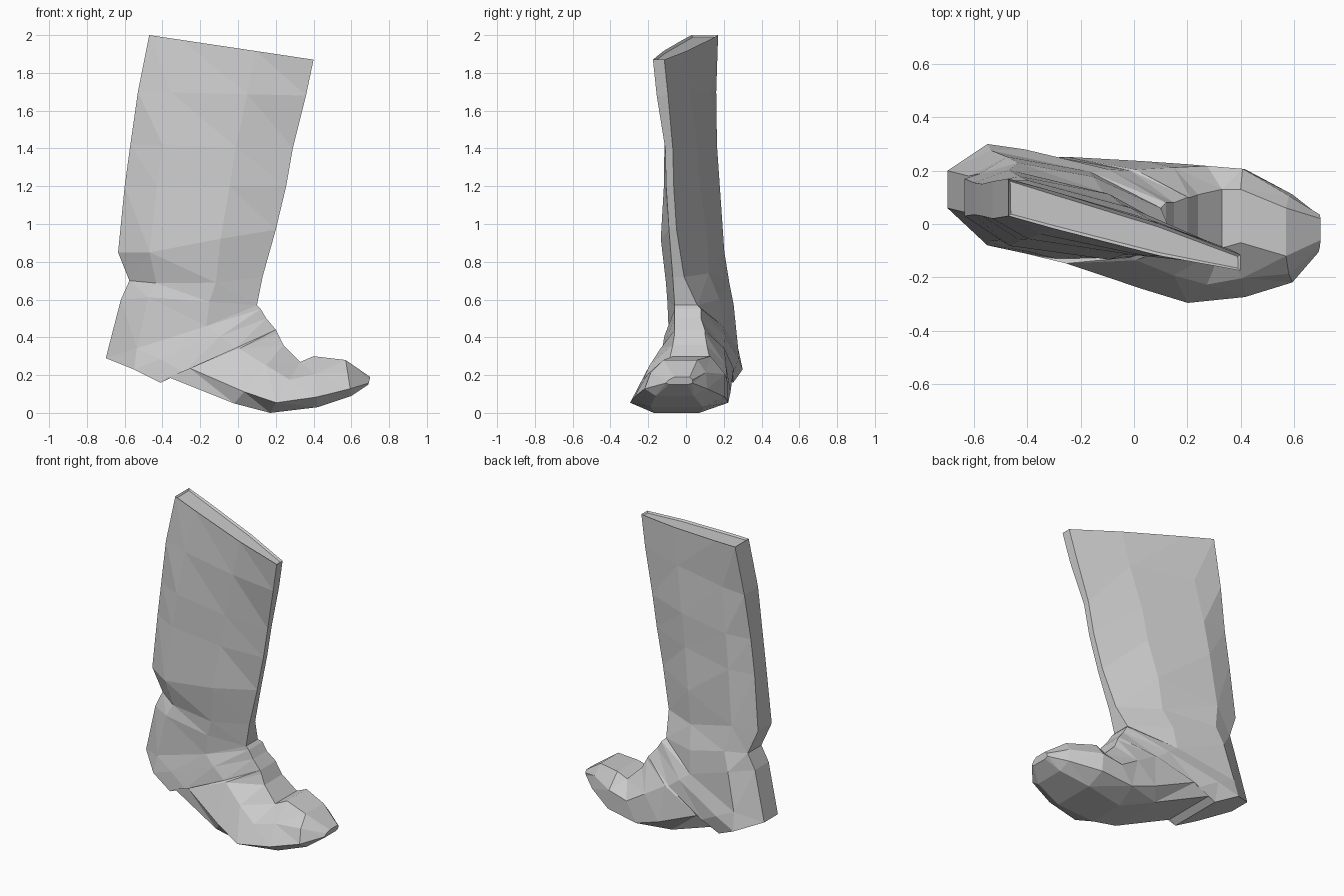
import bpy, bmesh, random
from mathutils import Vector

if "Cube" in bpy.data.objects:
    bpy.data.objects.remove(bpy.data.objects["Cube"])

random.seed(4)

# Sections swept from the rim down the shaft, around the instep and out to the toe.
# back/sole x, z | front/instep x, z | back y, half width | front y, half width | middle half width
SECTIONS = [
    (-.47, 2.0, .40, 1.87, .10, .07, -.145, .03, .07),
    (-.53, 1.70, .36, 1.68, .09, .07, -.125, .03, .085),
    (-.57, 1.42, .29, 1.40, .09, .06, -.09, .02, .11),
    (-.60, 1.20, .255, 1.20, .095, .06, -.085, .02, .12),
    (-.635, .85, .20, .97, .10, .07, -.07, .02, .14),
    (-.575, .70, .13, .72, .12, .07, -.04, .03, .14),
    (-.62, .60, .10, .57, .11, .07, 0, .06, .155),
    (-.70, .29, .12, .55, .13, .07, .01, .07, .17),
    (-.55, .23, .15, .50, .11, .19, .01, .07, .19),
    (-.41, .16, .20, .44, .07, .18, .02, .08, .19),
    (-.37, .19, .21, .42, .06, .18, .02, .08, .20),
    (-.02, .05, .24, .36, -.01, .18, .02, .09, .24),
    (.17, 0, .33, .27, -.05, .12, .02, .11, .26),
    (.42, .03, .40, .30, -.05, .14, .03, .10, .24),
    (.60, .09, .57, .28, -.06, .10, -.03, .09, .165),
    (.69, .15, .70, .19, -.04, .05, -.02, .04, .07),
]
LEVELS = (0, .2, .65, 1)


def section_ring(bm, s):
    """Eight-sided ring: up the -y side from back to front, down the +y side."""
    bx, bz, fx, fz, by, bw, fy, fw, mw = s
    widths = (bw, mw, .75 * mw + .25 * fw, fw)
    sides = {-1: [], 1: []}
    for t, w in zip(LEVELS, widths):
        for side in sides:
            p = Vector((bx + (fx - bx) * t, by + (fy - by) * t + side * w, bz + (fz - bz) * t))
            # wrinkles in the soft ankle
            if .55 < p.z < .95 and 0 < t < 1:
                p.y += random.uniform(-.015, .015)
                p.z += random.uniform(-.03, .03)
            sides[side].append(bm.verts.new(p))
    return sides[-1] + sides[1][::-1]


bm = bmesh.new()
rings = [section_ring(bm, s) for s in SECTIONS]
n = len(rings[0])
for a, b in zip(rings, rings[1:]):
    for i in range(n):
        j = (i + 1) % n
        bm.faces.new((a[i], b[i], b[j], a[j]))

# toe end and slightly sunken top opening
bm.faces.new(rings[-1])
cap = bm.faces.new(rings[0])
bmesh.ops.recalc_face_normals(bm, faces=bm.faces)
bmesh.ops.inset_region(bm, faces=[cap], thickness=.012, depth=-.01)
bmesh.ops.triangulate(bm, faces=bm.faces, quad_method='BEAUTY')

mesh = bpy.data.meshes.new("boot")
bm.to_mesh(mesh)
bm.free()
boot = bpy.data.objects.new("boot", mesh)
bpy.context.collection.objects.link(boot)
